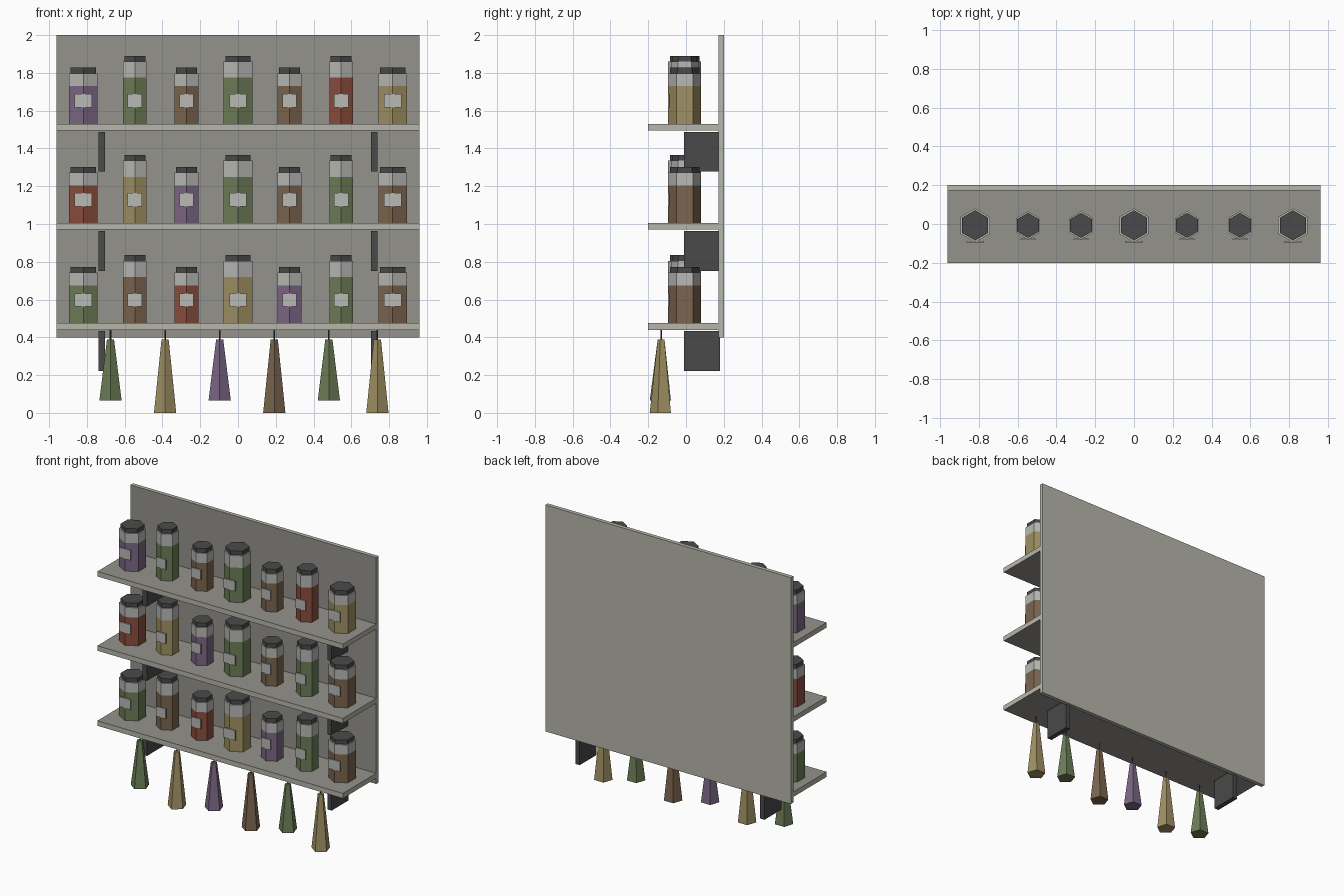
import bpy, bmesh, math
from mathutils import Vector

cube = bpy.data.objects.get("Cube")
if cube:
    bpy.data.objects.remove(cube, do_unlink=True)


def material(name, rgb):
    m = bpy.data.materials.new(name)
    m.use_nodes = True
    color = (*rgb, 1.0)
    m.diffuse_color = color
    m.node_tree.nodes["Principled BSDF"].inputs["Base Color"].default_value = color
    return m


PALE = material("pale_board", (0.47, 0.47, 0.41))
SHADE = material("weathered_board", (0.30, 0.29, 0.265))
GLASS = material("glass_and_paper", (0.48, 0.49, 0.46))
DARK = material("charcoal_metal", (0.068, 0.068, 0.068))
GREEN = material("green_herb", (0.15, 0.205, 0.095))
PURPLE = material("purple_herb", (0.20, 0.135, 0.235))
BROWN = material("brown_spice", (0.20, 0.13, 0.078))
RED = material("red_spice", (0.26, 0.075, 0.048))
YELLOW = material("yellow_spice", (0.35, 0.28, 0.125))


def finish(name, bm, mats):
    bmesh.ops.recalc_face_normals(bm, faces=bm.faces)
    mesh = bpy.data.meshes.new(name)
    bm.to_mesh(mesh)
    bm.free()
    for m in mats:
        mesh.materials.append(m)
    obj = bpy.data.objects.new(name, mesh)
    bpy.context.collection.objects.link(obj)
    return obj


def box(name, lo, hi, *mats):
    """Axis-aligned box between two corners."""
    lo, hi = Vector(lo), Vector(hi)
    bm = bmesh.new()
    bmesh.ops.create_cube(bm, size=1)
    for v in bm.verts:
        v.co = (lo + hi) / 2 + v.co * (hi - lo)
    return finish(name, bm, mats)


def lathe(name, sides, x, y, rings, mats):
    """Prism through (radius, z) rings, a corner facing front; one material per band."""
    bm = bmesh.new()
    loops = []
    for r, z in rings:
        angles = [math.tau * i / sides - math.pi / 2 for i in range(sides)]
        loops.append([bm.verts.new((x + r * math.cos(a), y + r * math.sin(a), z))
                      for a in angles])
    for band, (a, b) in enumerate(zip(loops, loops[1:])):
        for i in range(sides):
            j = (i + 1) % sides
            bm.faces.new((a[i], a[j], b[j], b[i])).material_index = band
    bm.faces.new(loops[0])
    bm.faces.new(loops[-1]).material_index = len(mats) - 1
    return finish(name, bm, mats)


def jar(name, x, base, big, tall, fill):
    y = -0.007
    r = 0.0875 if big else 0.0725
    height, level = (0.33, 0.245) if tall else (0.268, 0.2)
    neck = base + height
    lathe(name + "_body", 6, x, y,
          [(r, base), (r, base + level), (r, neck)], [fill, GLASS])
    lathe(name + "_lid", 6, x, y,
          [(r * 0.89, neck), (r * 0.89, neck + 0.03)], [DARK])
    w, front = r * 0.52, y - r
    box(name + "_label", (x - w, front - 0.002, base + 0.088),
        (x + w, front + 0.006, base + 0.158), GLASS)


# Back panel: darker on the shelf side
panel = box("back_panel", (-0.96, 0.172, 0.4), (0.96, 0.2, 2.0), PALE, SHADE)
for f in panel.data.polygons:
    f.material_index = int(f.normal.y < -0.5)

# Shelves with brackets and jars
ROWS = [
    (0.475, [GREEN, BROWN, RED, YELLOW, PURPLE, GREEN, BROWN]),
    (1.005, [RED, YELLOW, PURPLE, GREEN, BROWN, GREEN, BROWN]),
    (1.53, [PURPLE, GREEN, BROWN, GREEN, BROWN, RED, YELLOW]),
]
for row, (top, fills) in enumerate(ROWS):
    shelf = box(f"shelf_{row}", (-0.96, -0.2, top - 0.035), (0.96, 0.173, top),
                PALE, SHADE)
    for f in shelf.data.polygons:
        f.material_index = int(abs(f.normal.z) > 0.5)
    for side, sx in (("left", 0.722), ("right", -0.722)):
        box(f"bracket_{row}_{side}", (sx - 0.017, -0.01, top - 0.253),
            (sx + 0.017, 0.18, top - 0.042), DARK)
    for col, fill in enumerate(fills):
        jar(f"jar_{row}_{col}", (col - 3) * 0.273, top, col % 3 == 0,
            col % 2 == 1, fill)

# Herb bundles hanging on strings below the lowest shelf
BUNDLES = [GREEN, YELLOW, PURPLE, BROWN, GREEN, YELLOW]
for i, fill in enumerate(BUNDLES):
    x = min(-0.675 + i * 0.289, 0.738)
    bottom = 0.0 if i % 2 else 0.065
    lathe(f"herb_bundle_{i}", 5, x, -0.13, [(0.062, bottom), (0.02, 0.388)], [fill])
    lathe(f"string_{i}", 4, x, -0.13, [(0.004, 0.38), (0.004, 0.442)], [DARK])
